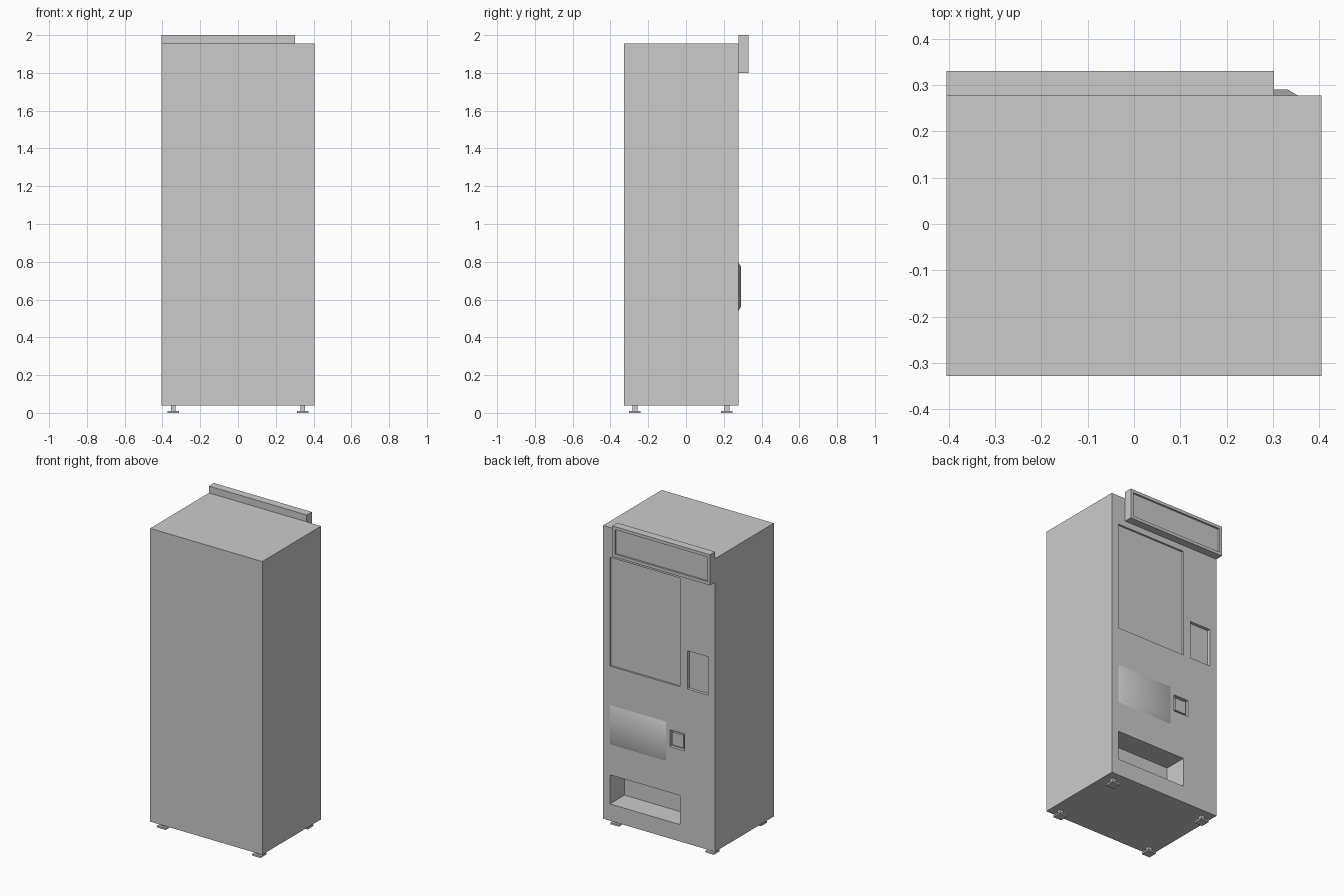
import bpy, bmesh

if "Cube" in bpy.data.objects:
    bpy.data.objects.remove(bpy.data.objects["Cube"])

FACE = 0.278  # y of the detailed cabinet face


def mesh_object(name, bm):
    bmesh.ops.recalc_face_normals(bm, faces=bm.faces)
    me = bpy.data.meshes.new(name)
    bm.to_mesh(me)
    bm.free()
    ob = bpy.data.objects.new(name, me)
    bpy.context.collection.objects.link(ob)
    return ob


def box(name, x, y, z):
    bm = bmesh.new()
    bmesh.ops.create_cube(bm, size=1)
    for v in bm.verts:
        v.co = [r[0] if c < 0 else r[1] for c, r in zip(v.co, (x, y, z))]
    return mesh_object(name, bm)


def recess(target, x, z, face, depth):
    cutter = box("cutter", x, (face - depth, face + 0.1), z)
    mod = target.modifiers.new("recess", 'BOOLEAN')
    mod.operation = 'DIFFERENCE'
    mod.solver = 'EXACT'
    mod.object = cutter
    bpy.context.view_layer.objects.active = target
    bpy.ops.object.modifier_apply(modifier=mod.name)
    bpy.data.objects.remove(cutter)


# Cabinet with window, payment panel, coin return and dispensing tray recesses
cabinet = box("cabinet", (-0.405, 0.405), (-0.328, FACE), (0.04, 1.955))
recess(cabinet, (-0.15, 0.355), (1.05, 1.76), FACE, 0.012)
recess(cabinet, (-0.355, -0.205), (1.05, 1.30), FACE, 0.02)
recess(cabinet, (-0.185, -0.078), (0.64, 0.75), FACE, 0.02)
recess(cabinet, (-0.15, 0.355), (0.15, 0.34), FACE, 0.15)

# Small plate inside the coin return recess
box("coin_return_plate", (-0.172, -0.091), (FACE - 0.025, FACE - 0.005), (0.653, 0.737))

# Header sign box with a framed, sunken panel
header = box("header_sign", (-0.405, 0.302), (FACE, 0.33), (1.80, 2.0))
recess(header, (-0.385, 0.282), (1.82, 1.98), 0.33, 0.012)

# Softly shaded raised panel with sloped edges
bm = bmesh.new()
rings = []
for y, inset in ((FACE, 0.0), (FACE + 0.012, 0.02)):
    x0, x1, z0, z1 = -0.05 + inset, 0.353 - inset, 0.54 + inset, 0.795 - inset
    rings.append([bm.verts.new((x, y, z)) for x, z in ((x0, z0), (x1, z0), (x1, z1), (x0, z1))])
for i in range(4):
    j = (i + 1) % 4
    bm.faces.new((rings[0][i], rings[0][j], rings[1][j], rings[1][i]))
bm.faces.new(rings[1])
panel = mesh_object("raised_panel", bm)
if panel.data.polygons[4].normal.y < 0:
    panel.data.flip_normals()
panel.data.polygons.foreach_set("use_smooth", [True] * len(panel.data.polygons))

# Levelling feet: square pad and stem at each corner
for fx, side in ((-0.343, "left"), (0.343, "right")):
    for fy, end in ((-0.271, "front"), (0.216, "back")):
        for part, r, z in (("pad", 0.03, (0, 0.011)), ("stem", 0.013, (0.011, 0.04))):
            box(f"foot_{part}_{end}_{side}", (fx - r, fx + r), (fy - r, fy + r), z)
